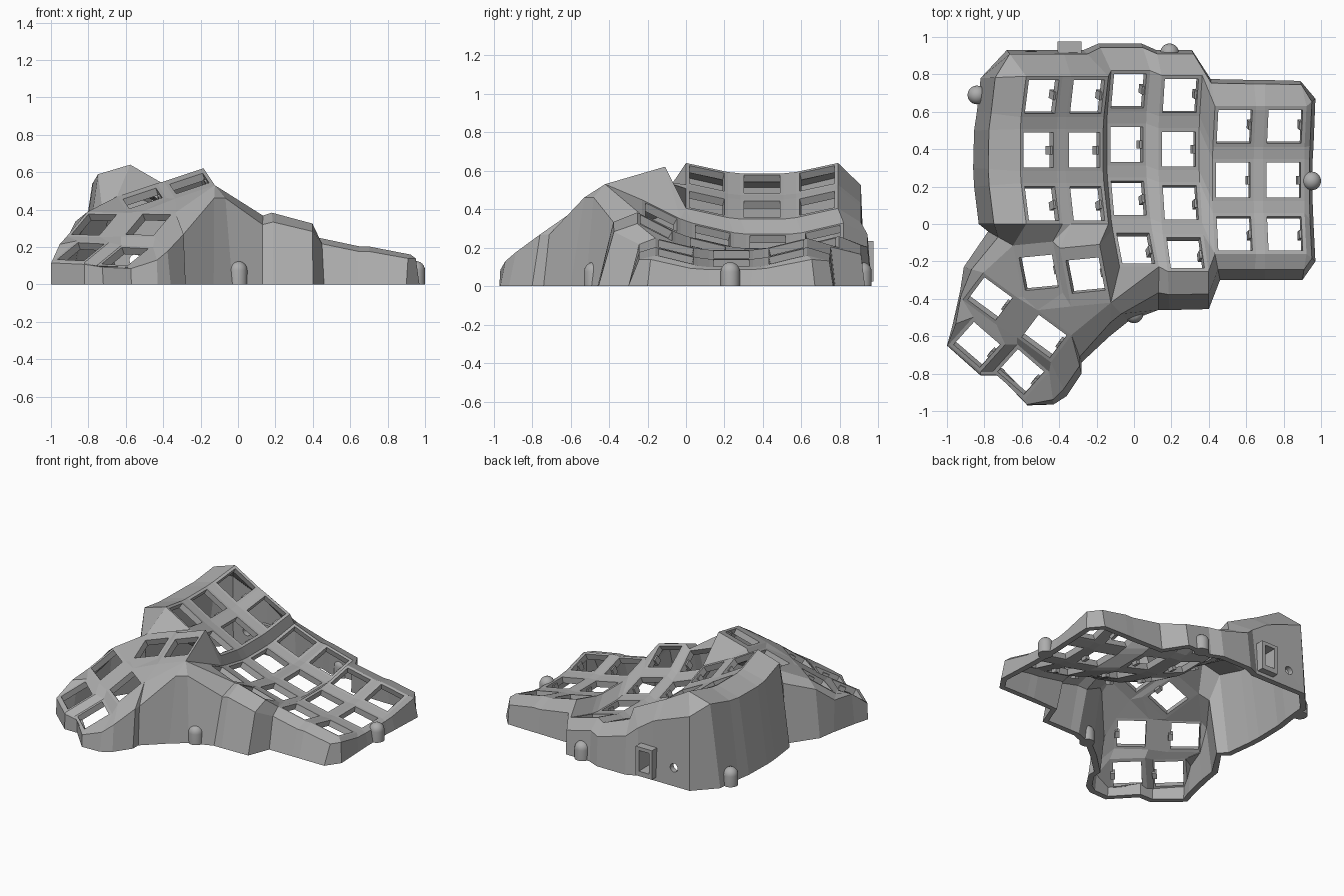
import bpy, bmesh, math
from mathutils import Vector, Matrix

cube = bpy.data.objects.get("Cube")
if cube:
    bpy.data.objects.remove(cube, do_unlink=True)

GREY = (0.42, 0.42, 0.42, 1)
grey = bpy.data.materials.new("plain grey")
grey.use_nodes = True
grey.diffuse_color = GREY
grey.node_tree.nodes["Principled BSDF"].inputs["Base Color"].default_value = GREY

PLATE, HOLE, THICK = 0.1125, 0.093, 0.042
FL, FR, BR, BL = range(4)
SIGNS = ((-1, -1), (1, -1), (1, 1), (-1, 1))


def make_object(name, bm):
    mesh = bpy.data.meshes.new(name)
    bm.to_mesh(mesh)
    bm.free()
    mesh.materials.append(grey)
    obj = bpy.data.objects.new(name, mesh)
    bpy.context.collection.objects.link(obj)
    return obj


def apply_modifier(obj, kind, **settings):
    mod = obj.modifiers.new(kind.lower(), kind)
    for key, value in settings.items():
        setattr(mod, key, value)
    bpy.context.view_layer.objects.active = obj
    bpy.ops.object.modifier_apply(modifier=mod.name)


def add_box(bm, frame, centre, size):
    bmesh.ops.create_cube(bm, size=1, matrix=frame @ Matrix.Translation(centre)
                          @ Matrix.Diagonal((*size, 1)))


def frame_of(pos, u, v, n):
    m = Matrix((u, v, n)).transposed().to_4x4()
    m.translation = pos
    return m


# Key frames: curved, tilted columns
Y = Vector((0, 1, 0))
RADIUS, STEP = 1.18, math.radians(14)
COLUMNS = [(-.51, .395, .53, 30, 3), (-.265, .395, .40, 27, 3), (-.04, .425, .23, 21, 4),
           (.24, .40, .17, 15, 4), (.53, .235, .165, 12, 3), (.80, .235, .12, 11, 3)]
frames = {}
for c, (x, y, z, tilt, rows) in enumerate(COLUMNS):
    t = math.radians(tilt)
    u, n = Vector((math.cos(t), 0, -math.sin(t))), Vector((math.sin(t), 0, math.cos(t)))
    for r in range(rows):
        a = (1 - r) * STEP
        pos = Vector((x, y, z)) + Y * RADIUS * math.sin(a) + n * RADIUS * (1 - math.cos(a))
        frames[c, r] = frame_of(pos, u, Y * math.cos(a) + n * math.sin(a),
                                n * math.cos(a) - Y * math.sin(a))

# Key frames: thumb cluster (position, yaw, slope)
UPPER, LOWER, TIP = (11, .30, .35), (-37, .41, .59), (-42, .33, .44)
THUMB = {"A": (-.51, -.26, .46, UPPER), "B": (-.26, -.275, .54, UPPER),
         "C": (-.77, -.40, .32, LOWER), "D": (-.48, -.60, .32, LOWER),
         "E": (-.84, -.645, .175, TIP), "F": (-.605, -.79, .15, TIP)}
for name, (x, y, z, (yaw, gx, gy)) in THUMB.items():
    n = Vector((-gx, -gy, 1)).normalized()
    u = Vector((math.cos(math.radians(yaw)), math.sin(math.radians(yaw)), 0))
    u = (u - n * u.dot(n)).normalized()
    frames[name] = frame_of(Vector((x, y, z)), u, n.cross(u), n)

# Key plates; the two upper thumb plates are longer (front, back half lengths)
LONG = {"A": (.125, .165), "B": (.165, .165)}
bm = bmesh.new()
corner = {}


def face(*verts):
    verts = list(dict.fromkeys(verts))
    if len(verts) > 2:
        bm.faces.new(verts)


for key, frame in frames.items():
    outer, inner = ([bm.verts.new(frame @ Vector((sx * h, sy * (front if sy < 0 else back), 0)))
                     for sx, sy in SIGNS]
                    for h, (front, back) in ((PLATE, LONG.get(key, (PLATE, PLATE))),
                                             (HOLE, (HOLE, HOLE))))
    for i in range(4):
        corner[key, i] = outer[i]
        j = (i + 1) % 4
        face(outer[i], outer[j], inner[j], inner[i])


def join(*points):
    face(*(corner[p] for p in points))


# Webbing between columns and rows
for c, r in [k for k in frames if isinstance(k, tuple)]:
    k, right, up, diag = (c, r), (c + 1, r), (c, r - 1), (c + 1, r - 1)
    if right in frames:
        join((k, FR), (right, FL), (right, BL), (k, BR))
    if up in frames:
        join((k, BL), (k, BR), (up, FR), (up, FL))
    if right in frames and up in frames:
        join((k, BR), (right, BL), (diag, FL), (up, FR))
P, Q, S, T, U, W = (0, 2), (1, 2), (2, 3), (3, 3), (4, 2), (2, 2)
join((T, BR), (U, FL), ((3, 2), FR))
join((T, FR), (U, FL), (T, BR))
join((Q, FR), (S, BL), (W, FL))

# Webbing around the thumb keys
join(("A", FR), ("B", FL), ("B", BL), ("A", BR))
join(("C", BR), ("A", FL), ("A", BL), ("C", BL))
join(("C", BR), ("D", BL), ("A", FL))
join(("A", FL), ("D", BL), ("A", FR))
join(("A", FR), ("D", BL), ("B", FL))
join(("D", BL), ("D", BR), ("B", FL))
join(("D", BR), ("B", FR), ("B", FL))
join(("C", FR), ("D", FL), ("D", BL), ("C", BR))
join(("E", BL), ("E", BR), ("C", FR), ("C", FL))
join(("F", BL), ("F", BR), ("D", FR), ("D", FL))
join(("E", FR), ("F", FL), ("F", BL), ("E", BR))
join(("E", BR), ("F", BL), ("D", FL), ("C", FR))
join(("A", BL), ("A", BR), (P, FR), (P, FL))
join(("A", BR), (Q, FL), (P, FR))
join(("A", BR), ("B", BL), (Q, FL))
join(("B", BL), ("B", BR), (Q, FR), (Q, FL))
join(("B", BR), (S, BL), (Q, FR))
join(("B", BR), ("B", FR), (S, FL), (S, BL))
join(("B", FR), (S, FR), (S, FL))

# Outer walls: each rim corner with its foot on the ground
WALL = [(U, FL, .46, -.3), (U, FR, .64, -.3), ((5, 2), FL, .7, -.3), ((5, 2), FR, .9, -.3),
        ((5, 2), FR, .97, -.2), ((5, 2), BR, .96, 0), ((5, 1), FR, .955, .12),
        ((5, 1), BR, .955, .34), ((5, 0), FR, .96, .42), ((5, 0), BR, .97, .67),
        ((5, 0), BR, .89, .765), ((5, 0), BL, .7, .77), ((4, 0), BR, .64, .77),
        ((4, 0), BL, .41, .775), ((3, 0), BR, .31, .93), ((3, 0), BL, .12, .93),
        ((2, 0), BR, .04, .965), ((2, 0), BL, -.19, .965), ((1, 0), BR, -.27, .93),
        ((1, 0), BL, -.38, .93), ((0, 0), BR, -.42, .93), ((0, 0), BL, -.68, .93),
        ((0, 0), BL, -.82, .78), ((0, 0), FL, -.84, .6), ((0, 1), BL, -.855, .5),
        ((0, 1), FL, -.86, .3), (P, BL, -.855, .2), (P, FL, -.83, 0), ("A", BL, -.78, -.04),
        ("C", BL, -.91, -.23), ("C", FL, -.93, -.36), ("E", BL, -.97, -.54),
        ("E", FL, -1, -.65), ("E", FR, -.82, -.81), ("F", FL, -.72, -.81),
        ("F", FR, -.57, -.97), ("F", BR, -.43, -.965), ("D", FR, -.36, -.92),
        ("D", BR, -.28, -.8), ("D", BR, -.28, -.74), ("B", FR, -.13, -.6),
        ("B", FR, -.03, -.52), (S, FR, .13, -.46), (T, FL, .19, -.46), (T, FR, .4, -.455)]


def shoulder_shape(key, i, x, y):
    """How far out and how high the bend in the wall sits."""
    if key in ("E", "F"):
        return (.85, .65) if i == BR else (.85, .92)
    if key == "D":
        return .8, .7
    if x < -.8 and y > -.1:
        return .68, .92
    return (.85, .82) if y > .7 else (.6, .87)


strips = []
for key, i, x, y in WALL:
    top = corner[key, i]
    out, height = shoulder_shape(key, i, x, y)
    shoulder = top.co.lerp(Vector((x, y, 0)), out)
    shoulder.z = top.co.z * height
    strips.append((top, bm.verts.new(shoulder), bm.verts.new((x, y, 0))))
for a, b in zip(strips, strips[1:] + strips[:1]):
    for i in range(2):
        face(a[i], a[i + 1], b[i + 1], b[i])
bm.normal_update()
case = make_object("case_shell", bm)
apply_modifier(case, "SOLIDIFY", thickness=THICK, offset=-1)
for v in case.data.vertices:
    v.co.z = max(v.co.z, 0)

# Port holder, and the openings through the back wall
ORIGIN = Matrix.Identity(4)
bm = bmesh.new()
add_box(bm, ORIGIN, (-.345, .915, .13), (.13, .12, .21))
holder = make_object("port_holder", bm)
bm = bmesh.new()
add_box(bm, ORIGIN, (-.345, .9, .135), (.08, .3, .15))
bmesh.ops.create_cone(bm, cap_ends=True, segments=24, radius1=.03, radius2=.03, depth=.3,
                      matrix=Matrix.Translation((-.55, .9, .13)) @ Matrix.Rotation(math.pi / 2, 4, 'X'))
cutter = make_object("opening_cutter", bm)
cutter.hide_render = True
for obj in (case, holder):
    apply_modifier(obj, "BOOLEAN", object=cutter, operation='DIFFERENCE', solver='EXACT',
                   use_self=(obj == case))
bpy.data.objects.remove(cutter, do_unlink=True)

# Switch clips on one side of each key hole
bm = bmesh.new()
for frame in frames.values():
    add_box(bm, frame, (HOLE + .003, 0, -.04), (.03, .045, .05))
make_object("switch_clips", bm)

# Round-topped screw posts
for name, x, y in (("front", 0, -.48), ("left", .95, .23), ("back", .19, .915), ("right", -.84, .69)):
    bm = bmesh.new()
    bmesh.ops.create_uvsphere(bm, u_segments=24, v_segments=12, radius=.05,
                              matrix=Matrix.Translation((x, y, .075)))
    for v in bm.verts:
        if v.co.z < .074:
            v.co = Vector((x, y, 0)) + (v.co - Vector((x, y, v.co.z))).normalized() * .05
    bmesh.ops.remove_doubles(bm, verts=bm.verts, dist=.0005)
    post = make_object(name + "_screw_post", bm)
    bpy.ops.object.select_all(action='DESELECT')
    post.select_set(True)
    bpy.context.view_layer.objects.active = post
    bpy.ops.object.shade_smooth_by_angle(angle=math.radians(35))
